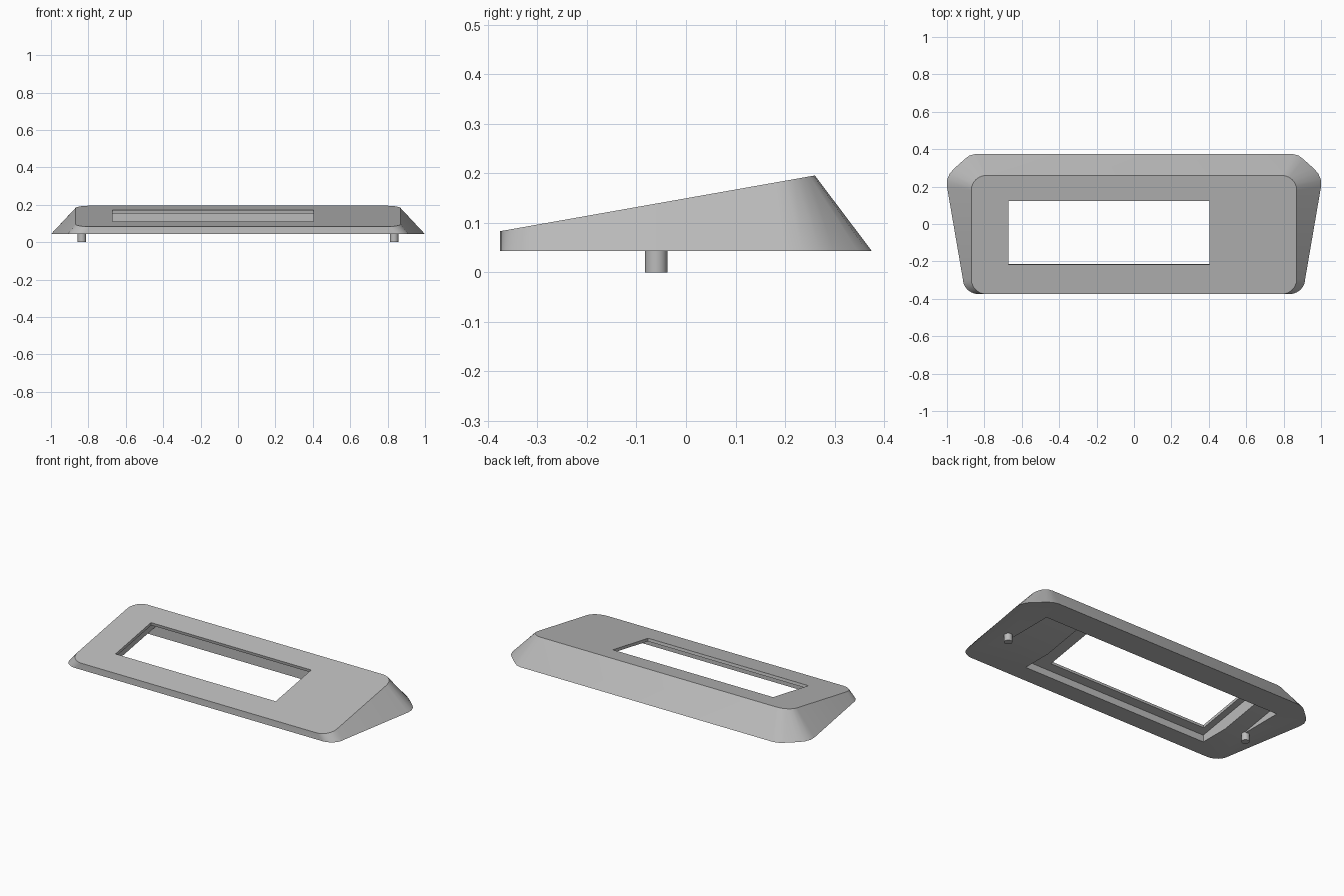
import bpy, bmesh, math
from mathutils import Vector

cube = bpy.data.objects.get("Cube")
if cube:
    bpy.data.objects.remove(cube, do_unlink=True)

grey = bpy.data.materials.new("plain_grey")
grey.use_nodes = True
grey.diffuse_color = (0.5, 0.5, 0.5, 1)
grey.node_tree.nodes["Principled BSDF"].inputs["Base Color"].default_value = (0.5, 0.5, 0.5, 1)

BASE = 0.043    # underside height
SLOPE = 0.177   # rise of the tilted top
LIP = 0.018     # thickness of the panel around the window
STEPS = 6       # segments per rounded corner


def top_z(y):
    return 0.083 + SLOPE * (y + 0.375)


def finish(name, bm):
    bmesh.ops.recalc_face_normals(bm, faces=bm.faces)
    mesh = bpy.data.meshes.new(name)
    bm.to_mesh(mesh)
    bm.free()
    mesh.materials.append(grey)
    obj = bpy.data.objects.new(name, mesh)
    bpy.context.collection.objects.link(obj)
    return obj


def select(obj):
    bpy.ops.object.select_all(action='DESELECT')
    obj.select_set(True)
    bpy.context.view_layer.objects.active = obj


def corner(cx, cy, rx, ry, start):
    return [(cx + rx * math.cos(a), cy + ry * math.sin(a))
            for a in (math.radians(start + 90 * i / STEPS) for i in range(STEPS + 1))]


def mirrored(half):
    return half + [(-x, y) for x, y in reversed(half)]


def prism(name, x0, x1, profile):
    # Extrude a y-z profile along x
    bm = bmesh.new()
    rings = [[bm.verts.new((x, y, z)) for y, z in profile] for x in (x0, x1)]
    bm.faces.new(rings[0])
    bm.faces.new(rings[1])
    for i in range(len(profile)):
        j = (i + 1) % len(profile)
        bm.faces.new((rings[0][i], rings[0][j], rings[1][j], rings[1][i]))
    return finish(name, bm)


# Bezel body: rounded tilted top lofted to the flared base
top = mirrored(corner(0.79, -0.295, 0.08, 0.08, -90) + corner(0.79, 0.18, 0.08, 0.08, 0))
flare = [(1.0, 0.2), (1.0, 0.235), (0.985, 0.27), (0.96, 0.298),
         (0.905, 0.347), (0.88, 0.366), (0.845, 0.375)]
base = mirrored(corner(0.83, -0.295, 0.085, 0.08, -90) + flare)
bm = bmesh.new()
upper = [bm.verts.new((x, y, top_z(y))) for x, y in top]
lower = [bm.verts.new((x, y, BASE)) for x, y in base]
bm.faces.new(upper)
bm.faces.new(lower)
for i in range(len(upper)):
    j = (i + 1) % len(upper)
    bm.faces.new((lower[i], lower[j], upper[j], upper[i]))
body = finish("bezel_body", bm)

# Wide shallow recess under the rear half
back = 0.22
wide = prism("wide_recess_cutter", -0.82, 0.80,
             [(-0.08 - 0.04 / SLOPE, BASE - 0.04), (back, BASE - 0.04),
              (back, BASE + SLOPE * (back + 0.08))])

# Deep screen pocket leaving a thin lip
front = -0.265
pocket = prism("screen_pocket_cutter", -0.71, 0.54,
               [(front, 0), (back, 0), (back, top_z(back) - LIP), (front, top_z(front) - LIP)])

# Window cut square to the tilted top
normal = Vector((-SLOPE, 1)).normalized() * 0.04
ends = [Vector((y, top_z(y))) for y in (-0.217, 0.123)]
window = prism("window_cutter", -0.67, 0.405,
               [ends[0] - normal, ends[1] - normal, ends[1] + normal, ends[0] + normal])

for cutter in (wide, pocket, window):
    cutter.hide_render = True
    mod = body.modifiers.new(cutter.name, 'BOOLEAN')
    mod.operation = 'DIFFERENCE'
    mod.solver = 'EXACT'
    mod.object = cutter
    select(body)
    bpy.ops.object.modifier_apply(modifier=mod.name)
    bpy.data.objects.remove(cutter, do_unlink=True)
select(body)
bpy.ops.object.shade_smooth_by_angle(angle=math.radians(28))

# Locating pegs under each end
for side, x in (("right", -0.835), ("left", 0.835)):
    height = BASE + 0.004
    bpy.ops.mesh.primitive_cylinder_add(vertices=32, radius=0.0225, depth=height,
                                        location=(x, -0.06, height / 2))
    peg = bpy.context.object
    peg.name = side + "_peg"
    peg.data.materials.append(grey)
    bpy.ops.object.shade_smooth_by_angle(angle=math.radians(30))
